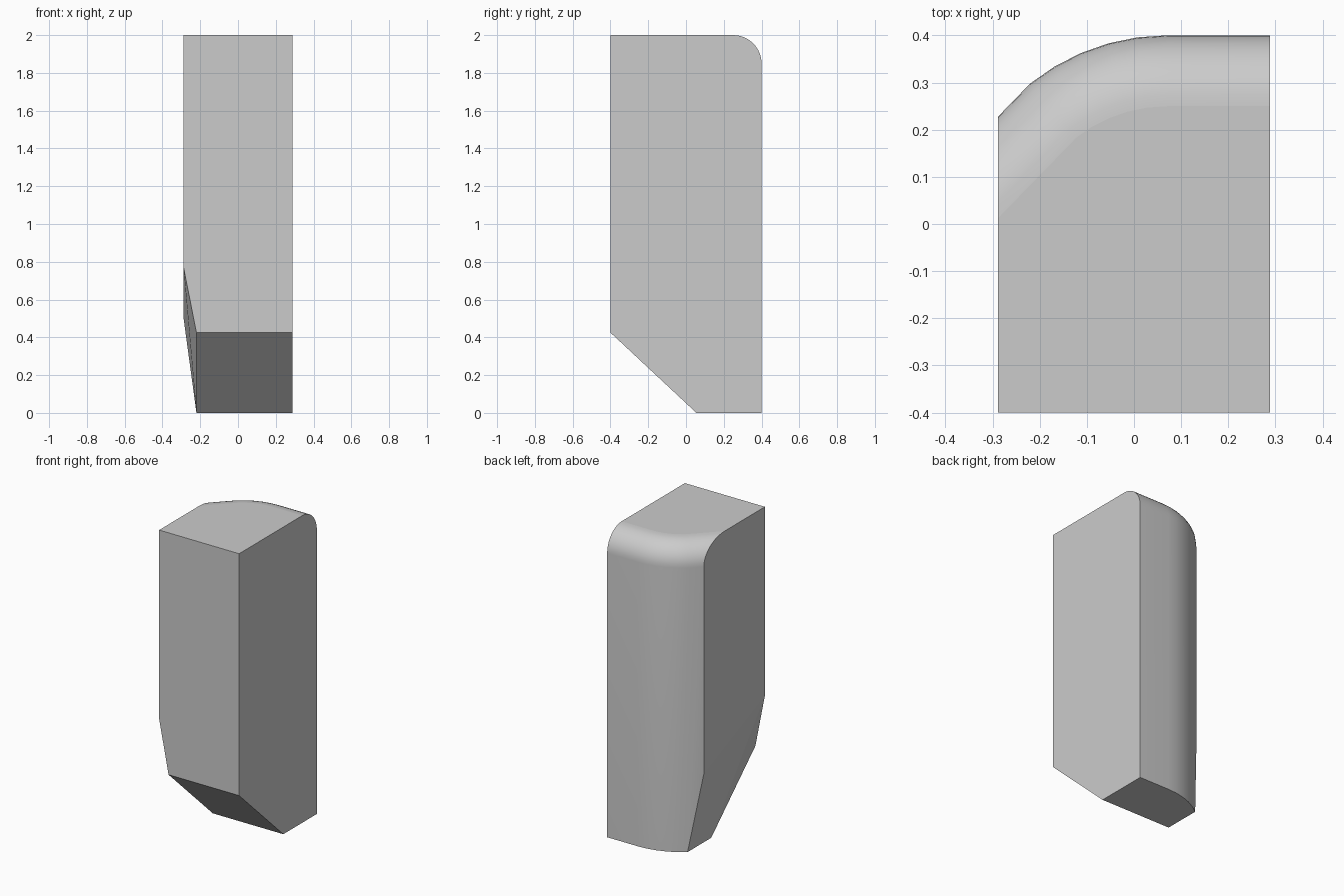
import bpy
import bmesh
from math import sin, cos, radians

cube = bpy.data.objects.get("Cube")
if cube:
    bpy.data.objects.remove(cube, do_unlink=True)

HALF_X, HALF_Y, HEIGHT = 0.288, 0.4, 2.0
CUT_X, CUT_Y, CUT_Z = -0.22, 0.055, 0.425
RADIUS, CENTRE_X = 0.463, 0.07
ROUNDING = 0.15

# Single grey surface
grey = bpy.data.materials.new("plain_grey")
grey.use_nodes = True
colour = (0.6, 0.6, 0.6, 1)
grey.diffuse_color = colour
grey.node_tree.nodes["Principled BSDF"].inputs["Base Color"].default_value = colour

bm = bmesh.new()


def vert(x, y, z):
    return bm.verts.new((x, y, z))


# Plan outline of the curved back, running from +x to -x
back = [(HALF_X, HALF_Y)]
for i in range(6):
    a = radians(7.75 * i)
    back.append((CENTRE_X - RADIUS * sin(a), HALF_Y - RADIUS * (1 - cos(a))))
corner = (-HALF_X, 0.228)

top = [vert(x, y, HEIGHT) for x, y in back + [corner]]
low = [vert(x, y, 0) for x, y in back]
low_corner = vert(*corner, 0.5)

# Front edge and sloping underside
top_right = vert(-HALF_X, -HALF_Y, HEIGHT)
top_left = vert(HALF_X, -HALF_Y, HEIGHT)
side_low = vert(-HALF_X, -HALF_Y, 0.77)
front_right = vert(CUT_X, -HALF_Y, CUT_Z)
front_left = vert(HALF_X, -HALF_Y, CUT_Z)
base_right = vert(CUT_X, CUT_Y, 0)
base_left = vert(HALF_X, CUT_Y, 0)

# Back wall
wall = low + [low_corner]
for i in range(len(top) - 1):
    bm.faces.new((wall[i], wall[i + 1], top[i + 1], top[i])).smooth = True

# Flat sides, top, base and ramp
for loop in (
    [top_right, top_left] + top,
    [side_low, front_right, front_left, top_left, top_right],
    [front_right, base_right, base_left, front_left],
    [base_right] + low[::-1] + [base_left],
    [front_left, base_left, low[0], top[0], top_left],
    [side_low, top_right, top[-1], low_corner],
    # Tapered lower side
    [side_low, base_right, front_right],
    [side_low, low_corner, base_right],
    [low_corner, low[-1], base_right],
):
    bm.faces.new(loop)

# Rounded upper back edge
bm.normal_update()
rim = [bm.edges.get((top[i], top[i + 1])) for i in range(len(top) - 1)]
result = bmesh.ops.bevel(bm, geom=rim, offset=ROUNDING, offset_type='OFFSET',
                         segments=10, profile=0.5, affect='EDGES',
                         clamp_overlap=False)
for f in result["faces"]:
    f.smooth = True
bmesh.ops.recalc_face_normals(bm, faces=bm.faces[:])

mesh = bpy.data.meshes.new("tapered_block")
bm.to_mesh(mesh)
bm.free()
mesh.materials.append(grey)
block = bpy.data.objects.new("tapered_block", mesh)
bpy.context.collection.objects.link(block)
